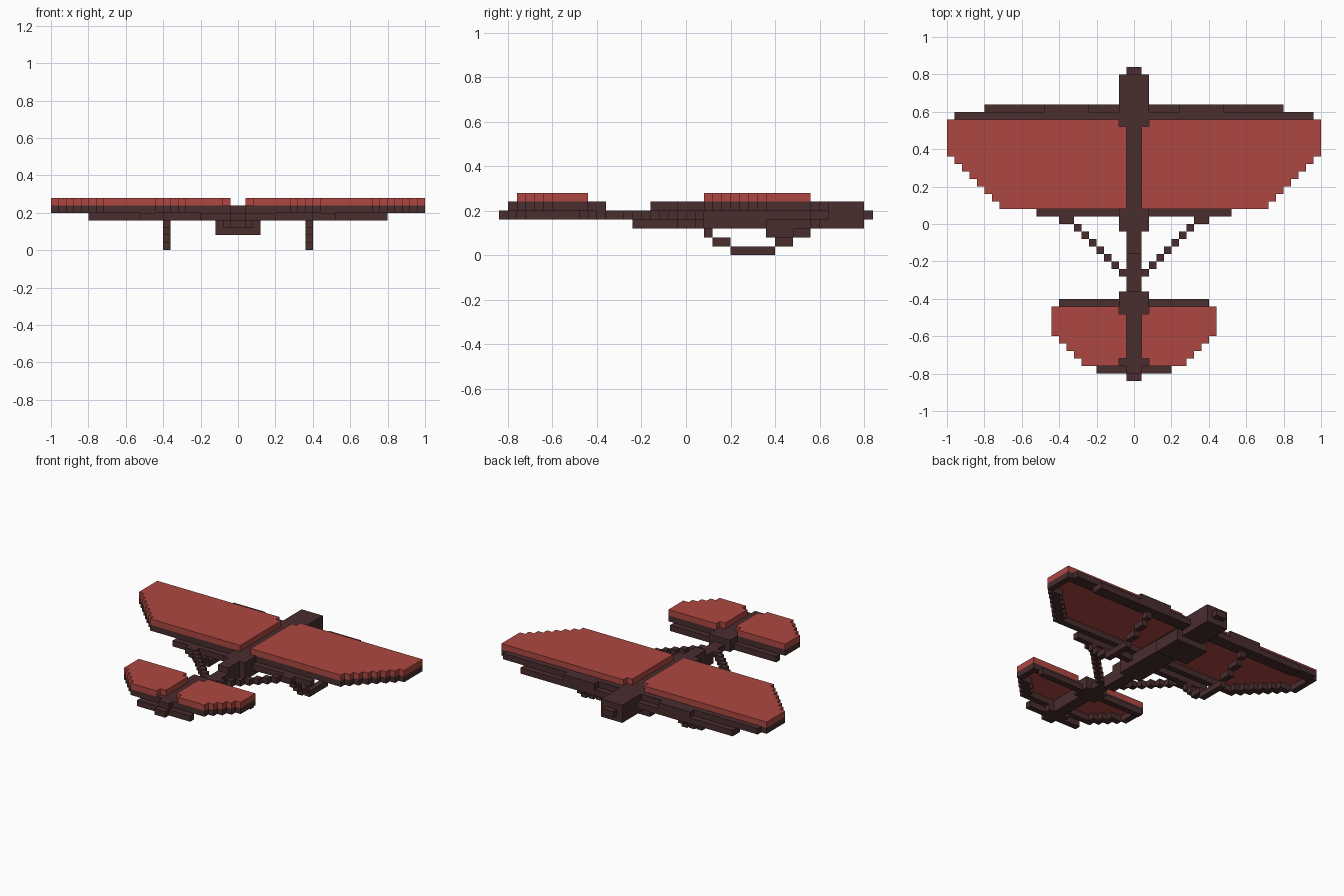
import bpy
import bmesh
from mathutils import Matrix, Vector

U = 0.04  # block size; all sizes below are counted in blocks

cube = bpy.data.objects.get("Cube")
if cube:
    bpy.data.objects.remove(cube, do_unlink=True)


def make_material(name, colour):
    mat = bpy.data.materials.new(name)
    mat.use_nodes = True
    mat.diffuse_color = colour
    mat.node_tree.nodes["Principled BSDF"].inputs["Base Color"].default_value = colour
    return mat


RED = make_material("canvas red", (0.42, 0.064, 0.054, 1))
DARK = make_material("dark wood", (0.066, 0.026, 0.027, 1))


def build(name, mat, boxes, mirror=False):
    """Join boxes given as (x0, x1), (y0, y1), (z0, z1) into one object."""
    bm = bmesh.new()
    for spans in boxes:
        lo = Vector([s[0] for s in spans]) * U
        hi = Vector([s[1] for s in spans]) * U
        place = Matrix.Translation((lo + hi) / 2) @ Matrix.Diagonal((*(hi - lo), 1))
        bmesh.ops.create_cube(bm, size=1, matrix=place)
    mesh = bpy.data.meshes.new(name)
    bm.to_mesh(mesh)
    bm.free()
    mesh.materials.append(mat)
    obj = bpy.data.objects.new(name, mesh)
    bpy.context.collection.objects.link(obj)
    if mirror:
        mod = obj.modifiers.new("Mirror", 'MIRROR')
        mod.use_mirror_merge = False
    return obj


def panel(name, half, front, corner, steps):
    """Stepped canvas panel with its rim underneath, mirrored to both sides."""
    canvas, rim = (6, 7), (5, 6)
    back = corner - steps
    # the inner corners stay open beside the spine
    skin = [((2, half), (corner, front), canvas),
            ((1, 2), (back + (0 if steps > 4 else 1), front - 1), canvas)]
    frame = [((half - 1, half), (corner, front), rim),
             ((0, half), (front - 1, front), rim),
             ((0, half - steps), (back, back + 1), rim)]
    for k in range(1, steps + 1):
        row = (corner - k, corner - k + 1)
        skin.append(((2, half - k), row, canvas))
        frame.append(((half - k - 1, half - k), row, rim))
        frame.append(((half - k - 2, half - k - 1), row, rim))
    build(name + "_canvas", RED, skin, True)
    build(name + "_rim", DARK, frame, True)


panel("wing", 25, 14, 9, 7)
panel("tailplane", 11, -11, -15, 4)

# Spine and body
build("fuselage", DARK, [
    ((-1, 1), (-21, 21), (4, 5)),
    ((-1, 1), (-20, -9), (5, 6)),
    ((-1, 1), (-4, 20), (5, 6)),
    ((-1, 1), (-6, 20), (3, 4)),
    ((-2, 2), (15, 20), (3, 6)),
    ((-2, 2), (-1, 15), (3, 5)),
])
build("belly_block", DARK, [((-3, 3), (9, 14), (2, 4))])

# Short collars where the spars cross the spine
build("spar_collars", DARK, [((-2, 2), y, (4, 6)) for y in
                             ((13, 15), (-1, 2), (-12, -9), (-19, -18))])

# Cross spars
build("wing_front_spar", DARK, [((-24, 24), (14, 15), (5, 6)),
                                ((-20, 20), (14, 16), (4, 5))])
build("wing_spar_blocks", DARK, [((6, 12), (15, 16), (5, 6))], True)
build("wing_rear_spar", DARK, [((-13, 13), (1, 2), (4, 5))])
build("tail_front_spar", DARK, [((-10, 10), (-11, -10), (4, 5))])
build("tail_rear_spar", DARK, [((-5, 5), (-20, -19), (4, 5))])

# Stepped braces from the rear spar back to the spine
build("diagonal_brace", DARK,
      [((8, 10), (0, 1), (4, 5))] +
      [((7 - k, 8 - k), (-1 - k, -k), (4, 5)) for k in range(7)], True)

# Landing skids
build("landing_skid", DARK, [
    ((9, 10), (5, 10), (0, 1)),
    ((9, 10), (3, 5), (1, 2)),
    ((9, 10), (10, 12), (1, 2)),
    ((9, 10), (2, 3), (2, 3)),
    ((9, 10), (12, 14), (2, 3)),
    ((9, 10), (1, 2), (3, 4)),
    ((9, 10), (14, 15), (3, 4)),
], True)
